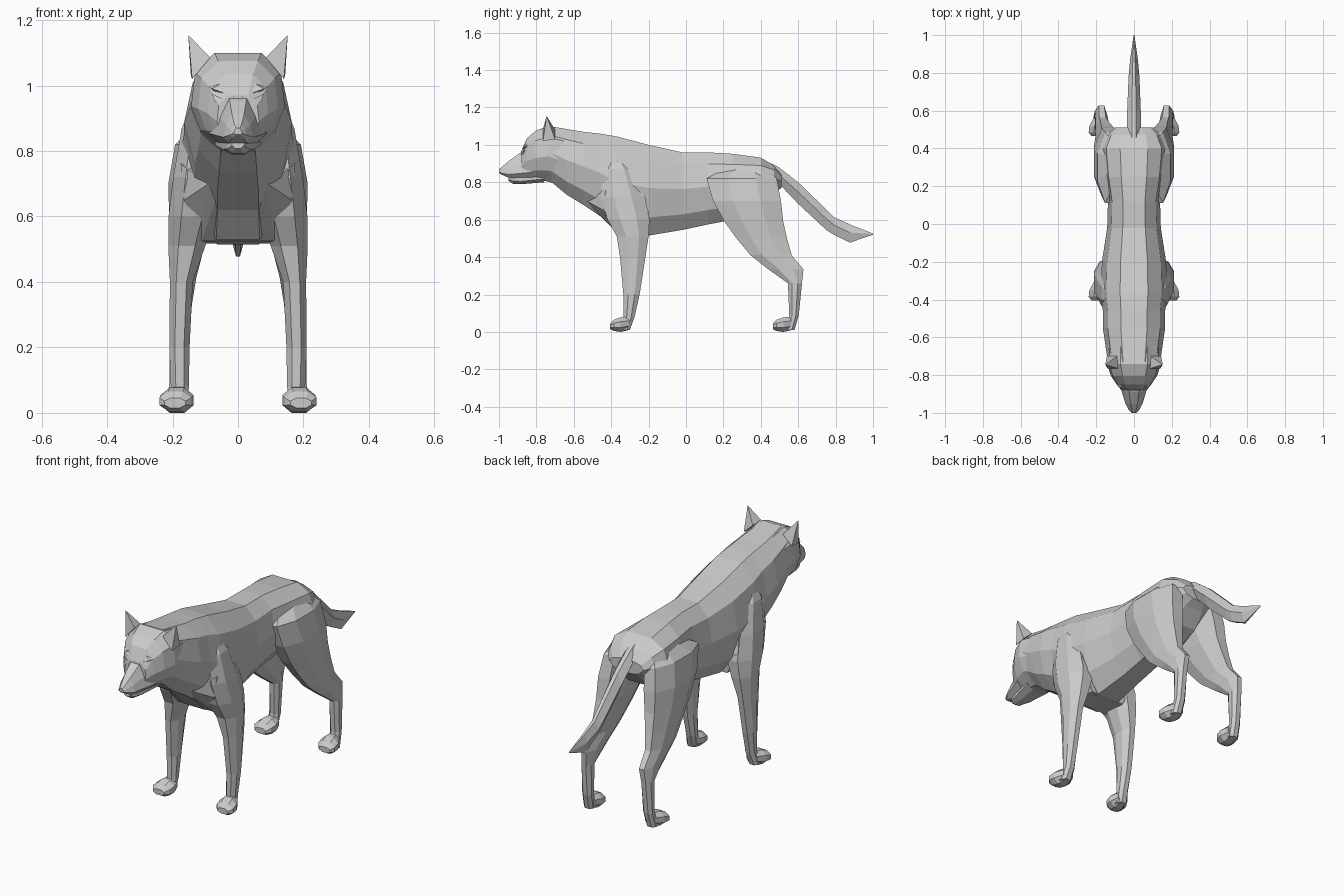
import bpy
import bmesh

# Half cross-sections (u sideways, v upwards), mirrored into full rings
TORSO = [(0.42, 1), (0.84, 0.68), (1, 0.05), (0.8, -0.6), (0.38, -1)]
HEAD = [(0.5, 1), (0.92, 0.6), (1, -0.1), (0.8, -0.6), (0.35, -1)]
MUZZLE = [(0.4, 1), (0.8, 0.2), (1, -0.6), (0.6, -1)]
LIMB = [(0.45, 1), (1, 0.4), (1, -0.4), (0.45, -1)]
BRUSH = [(0.3, 1), (1, 0.1), (0.3, -1)]


def make_object(name, bm, mirror=False):
    bmesh.ops.recalc_face_normals(bm, faces=bm.faces)
    mesh = bpy.data.meshes.new(name)
    bm.to_mesh(mesh)
    bm.free()
    obj = bpy.data.objects.new(name, mesh)
    bpy.context.collection.objects.link(obj)
    if mirror:
        mod = obj.modifiers.new("Mirror", 'MIRROR')
        mod.use_mirror_merge = False
    return obj


def loft(name, half, sections, axis='Y', mirror=False):
    """Skin sections (position, x0, x1, b0, b1); b is z along Y, y along Z."""
    ring = half + [(-u, v) for u, v in reversed(half)]
    bm = bmesh.new()
    rows = []
    for p, x0, x1, b0, b1 in sections:
        row = []
        for u, v in ring:
            x = (x0 + x1) / 2 + u * (x1 - x0) / 2
            b = (b0 + b1) / 2 + v * (b1 - b0) / 2
            row.append(bm.verts.new((x, p, b) if axis == 'Y' else (x, b, p)))
        rows.append(row)
    n = len(ring)
    for a, b in zip(rows, rows[1:]):
        for i in range(n):
            j = (i + 1) % n
            bm.faces.new((a[i], a[j], b[j], b[i]))
    bm.faces.new(rows[0])
    bm.faces.new(rows[-1])
    return make_object(name, bm, mirror)


def centred(sections):
    return [(y, -w, w, z0, z1) for y, w, z0, z1 in sections]


def hull(name, points, both_sides=False):
    """Convex part: one mirrored pair, or a single part spanning both sides."""
    bm = bmesh.new()
    for x, y, z in points:
        bm.verts.new((x, y, z))
        if both_sides:
            bm.verts.new((-x, y, z))
    result = bmesh.ops.convex_hull(bm, input=bm.verts)
    spare = [v for v in result["geom_interior"] if isinstance(v, bmesh.types.BMVert)]
    bmesh.ops.delete(bm, geom=spare, context='VERTS')
    return make_object(name, bm, not both_sides)


# Torso with tucked waist and neck ruff
loft("torso", TORSO, centred([
    (-0.73, 0.138, 0.81, 1.10), (-0.64, 0.152, 0.735, 1.085),
    (-0.55, 0.165, 0.68, 1.07), (-0.46, 0.165, 0.62, 1.06),
    (-0.37, 0.175, 0.53, 1.045), (-0.20, 0.17, 0.515, 1.0),
    (-0.02, 0.142, 0.545, 0.96), (0.12, 0.138, 0.575, 0.96),
    (0.25, 0.16, 0.60, 0.952), (0.40, 0.175, 0.67, 0.932),
    (0.47, 0.145, 0.74, 0.89), (0.51, 0.10, 0.77, 0.84)]))

# Broad chest filling the space between the shoulders
hull("chest", [(0.11, -0.355, 0.525), (0.10, -0.21, 0.518), (0.165, -0.44, 0.65),
               (0.07, -0.485, 0.645), (0.175, -0.43, 0.76), (0.09, -0.53, 0.70),
               (0.17, -0.20, 0.64), (0.16, -0.25, 0.80)], True)

# Head
loft("head", HEAD, centred([
    (-0.64, 0.14, 0.77, 1.08), (-0.74, 0.143, 0.805, 1.10),
    (-0.805, 0.122, 0.81, 1.075), (-0.85, 0.092, 0.815, 1.035),
    (-0.88, 0.064, 0.825, 0.97)]))
loft("muzzle", MUZZLE, centred([
    (-0.82, 0.088, 0.82, 0.99), (-0.89, 0.064, 0.82, 0.955),
    (-0.95, 0.046, 0.825, 0.912), (-0.985, 0.027, 0.84, 0.882),
    (-1.0, 0.013, 0.85, 0.87)]))
loft("lower_jaw", LIMB, centred([
    (-0.76, 0.07, 0.80, 0.86), (-0.88, 0.046, 0.79, 0.84),
    (-0.925, 0.033, 0.792, 0.84), (-0.95, 0.018, 0.808, 0.835)]))

# Ears, brows and eyes
hull("ear", [(0.085, -0.765, 1.085), (0.14, -0.765, 1.02), (0.144, -0.70, 1.03),
             (0.09, -0.70, 1.08), (0.125, -0.72, 1.09), (0.152, -0.745, 1.155)])
hull("brow", [(0.01, -0.882, 0.965), (0.078, -0.865, 0.99), (0.095, -0.83, 1.0),
              (0.03, -0.852, 1.02), (0.06, -0.83, 0.96)])
hull("eye", [(0.048, -0.882, 0.96), (0.08, -0.864, 0.975), (0.07, -0.876, 0.948),
             (0.06, -0.84, 0.96)])

# Front legs with shoulders, listed from top to bottom
loft("front_leg", LIMB, [
    (1.0, 0.05, 0.115, -0.41, -0.37), (0.87, 0.06, 0.172, -0.45, -0.28),
    (0.72, 0.06, 0.198, -0.455, -0.22), (0.60, 0.07, 0.212, -0.42, -0.195),
    (0.51, 0.10, 0.213, -0.37, -0.20), (0.40, 0.138, 0.208, -0.353, -0.217),
    (0.20, 0.148, 0.21, -0.335, -0.248), (0.08, 0.15, 0.205, -0.335, -0.275),
    (0.01, 0.155, 0.215, -0.355, -0.30)], 'Z', True)

# Hind legs with thigh and hock
loft("hind_leg", LIMB, [
    (0.91, 0.03, 0.10, 0.27, 0.40), (0.82, 0.05, 0.192, 0.11, 0.485),
    (0.70, 0.06, 0.213, 0.145, 0.508), (0.59, 0.08, 0.21, 0.205, 0.52),
    (0.50, 0.105, 0.205, 0.27, 0.54), (0.41, 0.128, 0.205, 0.345, 0.565),
    (0.335, 0.14, 0.205, 0.44, 0.628), (0.26, 0.15, 0.208, 0.545, 0.62),
    (0.09, 0.155, 0.21, 0.552, 0.603), (0.01, 0.16, 0.215, 0.53, 0.58)], 'Z', True)

# Paws
for name, heel in (("front_paw", -0.305), ("hind_paw", 0.565)):
    loft(name, LIMB, [
        (heel, 0.15, 0.212, 0.01, 0.08), (heel - 0.045, 0.136, 0.236, 0.0, 0.078),
        (heel - 0.08, 0.142, 0.24, 0.005, 0.065),
        (heel - 0.10, 0.16, 0.225, 0.015, 0.045)], 'Y', True)

# Drooping bushy tail
loft("tail", BRUSH, centred([
    (0.40, 0.03, 0.85, 0.925), (0.49, 0.038, 0.80, 0.885),
    (0.60, 0.036, 0.685, 0.80), (0.75, 0.03, 0.545, 0.655),
    (0.79, 0.028, 0.52, 0.615), (0.875, 0.02, 0.477, 0.575),
    (1.0, 0.002, 0.52, 0.526)]))
